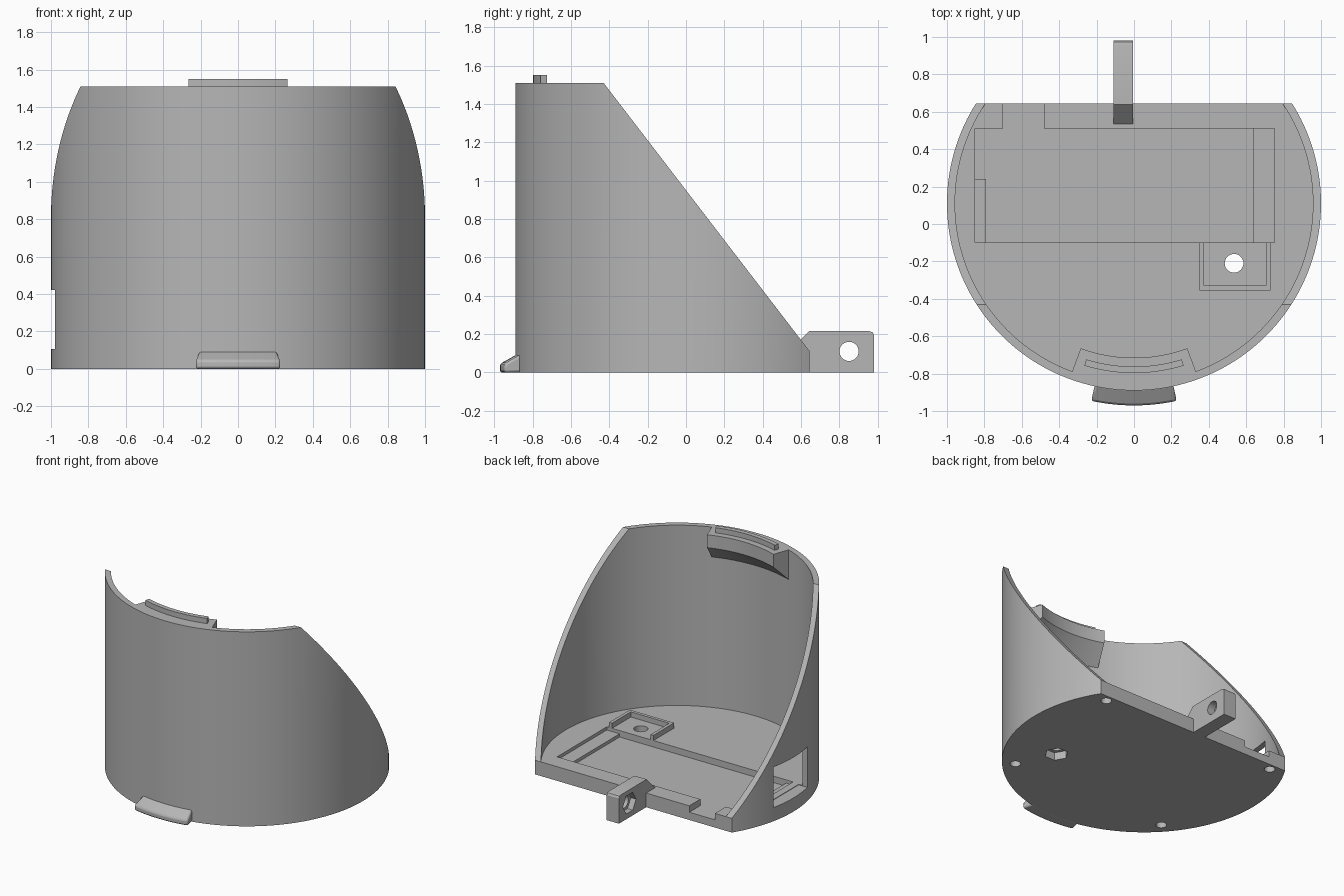
import bpy, bmesh, math
from mathutils import Vector

if "Cube" in bpy.data.objects:
    bpy.data.objects.remove(bpy.data.objects["Cube"])

CY = 0.11        # y of the round wall's axis
FLOOR = 0.11     # floor thickness
TOP = 1.51       # rim height

grey = bpy.data.materials.new("plain grey")
grey.use_nodes = True
grey.diffuse_color = (0.47, 0.47, 0.47, 1)
grey.node_tree.nodes["Principled BSDF"].inputs["Base Color"].default_value = (0.47, 0.47, 0.47, 1)


def finish(name, bm):
    bmesh.ops.recalc_face_normals(bm, faces=bm.faces)
    mesh = bpy.data.meshes.new(name)
    bm.to_mesh(mesh)
    bm.free()
    mesh.materials.append(grey)
    obj = bpy.data.objects.new(name, mesh)
    bpy.context.collection.objects.link(obj)
    return obj


def prism(name, pts, axis, lo, hi):
    """Extrude a 2D outline along x (points are y, z) or z (points are x, y)."""
    bm = bmesh.new()
    place = (lambda p: (lo, *p)) if axis == "x" else (lambda p: (*p, lo))
    face = bm.faces.new([bm.verts.new(place(p)) for p in pts])
    new = bmesh.ops.extrude_face_region(bm, geom=[face])["geom"]
    shift = Vector((hi - lo, 0, 0) if axis == "x" else (0, 0, hi - lo))
    bmesh.ops.translate(bm, vec=shift, verts=[v for v in new if isinstance(v, bmesh.types.BMVert)])
    return finish(name, bm)


def box(name, x0, x1, y0, y1, z0, z1):
    return prism(name, [(x0, y0), (x1, y0), (x1, y1), (x0, y1)], "z", z0, z1)


def rod(name, a, b, r, axis, lo, hi, sides=32):
    ring = [2 * math.pi * i / sides for i in range(sides)]
    return prism(name, [(a + r * math.cos(t), b + r * math.sin(t)) for t in ring], axis, lo, hi)


def sector(name, profile, half_angle, steps=24):
    """Sweep an (r, z) profile around the wall axis, centred on the front."""
    bm = bmesh.new()
    rings = []
    for i in range(steps + 1):
        t = math.radians(half_angle) * (2 * i / steps - 1)
        rings.append([bm.verts.new((r * math.sin(t), CY - r * math.cos(t), z)) for r, z in profile])
    n = len(profile)
    for a, b in zip(rings, rings[1:]):
        for k in range(n):
            bm.faces.new((a[k], a[(k + 1) % n], b[(k + 1) % n], b[k]))
    bm.faces.new(rings[0])
    bm.faces.new(rings[-1])
    return finish(name, bm)


def cut(obj, cutters):
    bpy.context.view_layer.objects.active = obj
    for c in cutters:
        mod = obj.modifiers.new("cut", "BOOLEAN")
        mod.operation = "DIFFERENCE"
        mod.solver = "EXACT"
        mod.object = c
        bpy.ops.object.modifier_apply(modifier=mod.name)
        bpy.data.objects.remove(c)


def smooth(obj):
    bpy.ops.object.select_all(action="DESELECT")
    obj.select_set(True)
    bpy.context.view_layer.objects.active = obj
    bpy.ops.object.shade_smooth_by_angle(angle=math.radians(25))


# Round shell with floor, sloping opening and flat back
shell = rod("shell", 0, CY, 1.0, "z", 0, TOP, 160)
cutters = [
    rod("hollow", 0, CY, 0.957, "z", FLOOR, 2, 160),
    prism("slope", [(-0.499, 1.6), (0.645, FLOOR), (0.645, -0.1), (1.5, -0.1), (1.5, 1.6)], "x", -1.5, 1.5),
    # tray recess, its end ledges and the cable gap in the back edge
    box("tray", -0.79, 0.64, -0.10, 0.51, 0.06, 0.3),
    box("right_end", -0.85, -0.78, 0.24, 0.51, 0.06, 0.3),
    box("right_ledge", -0.85, -0.78, -0.10, 0.25, 0.085, 0.3),
    box("left_ledge", 0.63, 0.75, -0.10, 0.51, 0.085, 0.3),
    box("cable_gap", -0.70, -0.48, 0.50, 0.8, 0.06, 0.3),
    # side window
    box("window", -1.2, -0.905, -0.09, 0.32, 0.106, 0.42),
    # screw hole with a nut pocket underneath
    rod("screw_hole", 0.535, -0.21, 0.05, "z", -0.1, 0.3),
    rod("nut_pocket", 0.535, -0.21, 0.085, "z", -0.1, 0.06, 6),
]
# Blind holes in the underside
for side in (-1, 1):
    cutters.append(rod("foot_hole", side * 0.75, 0.59, 0.038, "z", -0.1, 0.05))
    cutters.append(rod("foot_hole", side * 0.67, -0.50, 0.038, "z", -0.1, 0.05))
cut(shell, cutters)
smooth(shell)

# U-shaped rim around the screw hole
prism("screw_hole_rim", [(0.35, -0.10), (0.35, -0.355), (0.73, -0.355), (0.73, -0.10),
                         (0.705, -0.10), (0.705, -0.33), (0.375, -0.33), (0.375, -0.10)],
      "z", FLOOR - 0.01, 0.15)

# Hinge lug at the back with a pin hole and nut pocket
lug = prism("hinge_lug", [(0.645, 0), (0.98, 0), (0.98, 0.195), (0.972, 0.21), (0.955, 0.215),
                          (0.64, 0.215), (0.51, 0.085), (0.51, 0.06), (0.645, 0.06)], "x", -0.11, -0.005)
cut(lug, [rod("pin_hole", 0.85, 0.11, 0.05, "x", -0.3, 0.3),
          rod("pin_nut_pocket", 0.85, 0.11, 0.08, "x", -0.3, -0.065, 6)])
smooth(lug)

# Sloped support block and locating tongue inside the front rim
smooth(sector("rim_block", [(0.96, TOP), (0.825, TOP), (0.825, 1.41), (0.96, 1.275)], 20.2))
smooth(sector("rim_tongue", [(0.907, TOP - 0.01), (0.872, TOP - 0.01), (0.872, 1.55), (0.907, 1.55)], 17))

# Finger lip at the foot of the front
lip = sector("front_lip", [(0.99, 0), (1.08, 0), (1.08, 0.045), (0.99, 0.095)], 12.2)
bevel = lip.modifiers.new("soft_corners", "BEVEL")
bevel.width = 0.012
bevel.segments = 2
bevel.limit_method = "ANGLE"
bevel.angle_limit = math.radians(50)
smooth(lip)
